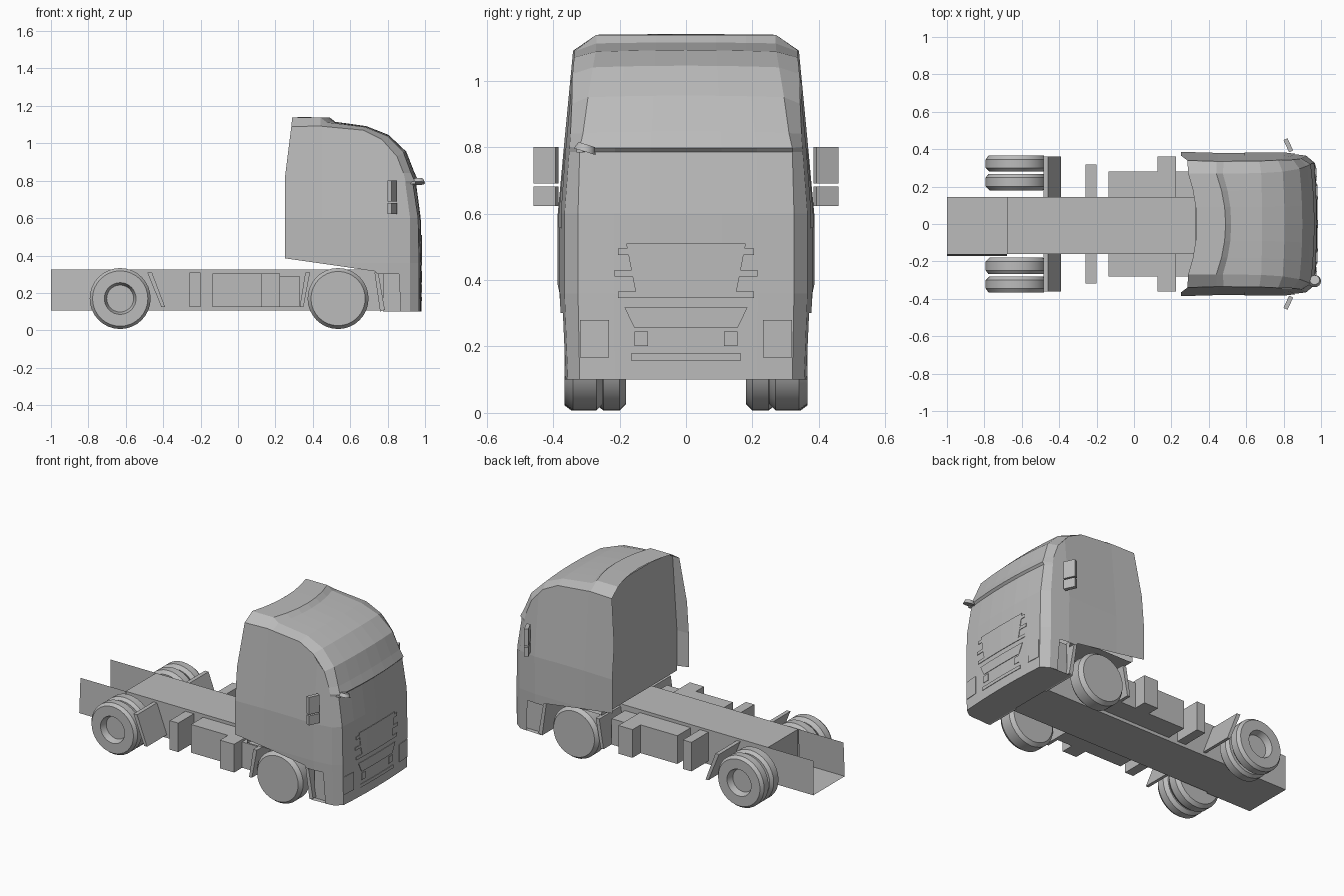
import bpy, bmesh, math
from mathutils import Vector, Matrix

cube = bpy.data.objects.get("Cube")
if cube:
    bpy.data.objects.remove(cube)

grey = bpy.data.materials.new("plain_grey")
grey.use_nodes = True
grey.diffuse_color = (0.5, 0.5, 0.5, 1)
grey.node_tree.nodes["Principled BSDF"].inputs["Base Color"].default_value = (0.5, 0.5, 0.5, 1)


def finish(name, bm, smooth=False):
    bmesh.ops.remove_doubles(bm, verts=bm.verts, dist=0.0005)
    bmesh.ops.recalc_face_normals(bm, faces=bm.faces)
    mesh = bpy.data.meshes.new(name)
    bm.to_mesh(mesh)
    bm.free()
    mesh.materials.append(grey)
    ob = bpy.data.objects.new(name, mesh)
    bpy.context.collection.objects.link(ob)
    if smooth:
        bpy.ops.object.select_all(action='DESELECT')
        ob.select_set(True)
        bpy.context.view_layer.objects.active = ob
        bpy.ops.object.shade_smooth_by_angle(angle=math.radians(35))
    return ob


def face(bm, pts):
    return bm.faces.new([bm.verts.new(p) for p in pts])


def slice_at(bm, axis, values):
    for v in values:
        p = Vector()
        p[axis] = v
        n = Vector()
        n[axis] = 1
        bmesh.ops.bisect_plane(bm, geom=bm.verts[:] + bm.edges[:] + bm.faces[:],
                               plane_co=p, plane_no=n)


def prism(name, outline, y0, y1):
    """Extrude an x-z outline from y0 to y1."""
    bm = bmesh.new()
    f = face(bm, [(x, y0, z) for x, z in outline])
    ext = bmesh.ops.extrude_face_region(bm, geom=[f])["geom"]
    moved = [g for g in ext if isinstance(g, bmesh.types.BMVert)]
    bmesh.ops.translate(bm, vec=(0, y1 - y0, 0), verts=moved)
    if not f.is_valid or len(f.link_loops if hasattr(f, "link_loops") else f.loops) == 0:
        face(bm, [(x, y0, z) for x, z in outline])
    return finish(name, bm)


def rect(x0, x1, z0, z1):
    return [(x0, z0), (x1, z0), (x1, z1), (x0, z1)]


SIDES = (("right", -1), ("left", 1))

# Chassis: closed beam with an open tray at the rear
prism("chassis_beam", rect(-0.68, 0.9, 0.105, 0.325), -0.16, 0.145)
bm = bmesh.new()
for top, low in ((0.145, 0.145), (-0.16, -0.172)):
    face(bm, [(-1, top, 0.325), (-0.68, top, 0.325), (-0.68, low, 0.105), (-1, low, 0.105)])
face(bm, [(-1, -0.172, 0.105), (-0.68, -0.172, 0.105), (-0.68, 0.145, 0.105), (-1, 0.145, 0.105)])
finish("rear_tray", bm)

# Equipment hung on both sides of the chassis: outline and outer reach
fittings = {
    "rear_mudflap": ([(-0.485, 0.31), (-0.46, 0.31), (-0.39, 0.125), (-0.41, 0.125)], 0.36),
    "small_tank": (rect(-0.26, -0.2, 0.125, 0.31), 0.317),
    "rear_locker": (rect(-0.135, 0.01, 0.125, 0.305), 0.28),
    "front_locker": (rect(0.01, 0.125, 0.125, 0.305), 0.28),
    "wide_locker": (rect(0.125, 0.225, 0.125, 0.305), 0.36),
    "inner_locker": (rect(0.225, 0.33, 0.125, 0.29), 0.28),
    "front_mudflap": ([(0.36, 0.31), (0.385, 0.31), (0.35, 0.125), (0.33, 0.125)], 0.36),
    "arch_mudflap": ([(0.73, 0.31), (0.75, 0.31), (0.785, 0.11), (0.76, 0.1)], 0.365),
    "step_well": (rect(0.775, 0.91, 0.102, 0.31), 0.335),
}
for name, (outline, reach) in fittings.items():
    for side, s in SIDES:
        prism(side + "_" + name, outline, s * 0.13, s * reach)


# Wheels turned around the y axis
def wheel(name, profile, x, z, s, segs=32):
    bm = bmesh.new()
    verts = [bm.verts.new((x + r, s * y, z)) for r, y in profile]
    edges = [bm.edges.new(e) for e in zip(verts, verts[1:])]
    bmesh.ops.spin(bm, geom=verts + edges, cent=(x, 0, z), axis=(0, 1, 0),
                   angle=2 * math.pi, steps=segs)
    finish(name, bm, True)


def tyre(y0, y1, r, hub):
    return [(0, y0), (r - 0.02, y0), (r, y0 + 0.02), (r, y1 - 0.02), (r - 0.015, y1)] + hub


for side, s in SIDES:
    dish = [(0.085, 0.365), (0.072, 0.325), (0, 0.325)]
    wheel(side + "_rear_outer_wheel", tyre(0.28, 0.365, 0.163, dish), -0.63, 0.17, s)
    wheel(side + "_rear_inner_wheel", tyre(0.18, 0.268, 0.163, [(0, 0.268)]), -0.63, 0.17, s)
    wheel(side + "_front_wheel", tyre(0.25, 0.36, 0.163, [(0.145, 0.365), (0, 0.365)]), 0.535, 0.17, s)


# Cab half width at a point of the side
def half_width(x, z):
    if z < 0.6:
        w = 0.37 + 0.01 * min(1, (z - 0.1) / 0.26)
    else:
        w = 0.38 - 0.092 * (z - 0.6)
    return w - 0.12 * max(0, x - 0.8) + 0.03 * max(0, 0.45 - x)


# Stations up the nose and over the roof: side edge, corner (x, z, y), centre
stations = [
    ((0.92, 0.1), (0.968, 0.1, 0.32), (0.98, 0.1)),
    ((0.92, 0.36), (0.968, 0.36, 0.325), (0.98, 0.36)),
    ((0.92, 0.6), (0.963, 0.6, 0.325), (0.977, 0.6)),
    ((0.895, 0.785), (0.935, 0.785, 0.32), (0.952, 0.785)),
    ((0.895, 0.8), (0.945, 0.797, 0.32), (0.965, 0.797)),
    ((0.885, 0.84), (0.925, 0.842, 0.31), (0.942, 0.847)),
    ((0.85, 0.93), (0.885, 0.95, 0.295), (0.9, 0.955)),
    ((0.77, 1.02), (0.795, 1.04, 0.28), (0.805, 1.045)),
    ((0.67, 1.07), (0.68, 1.087, 0.272), (0.685, 1.092)),
    ((0.48, 1.088), (0.475, 1.112, 0.27), (0.52, 1.115)),
    ((0.44, 1.092), (0.44, 1.138, 0.27), (0.49, 1.138)),
    ((0.285, 1.09), (0.29, 1.138, 0.27), (0.335, 1.14)),
]
bm = bmesh.new()
rows = []
for (ox, oz), (ex, ez, ey), (cx, cz) in stations:
    w = half_width(ox, oz)
    row = [(ox, -w, oz)]
    for i in range(-3, 4):
        t = i / 3
        row.append((cx + (ex - cx) * t * t, ey * t, cz + (ez - cz) * t * t))
    row.append((ox, w, oz))
    rows.append([bm.verts.new(p) for p in row])
for a, b in zip(rows, rows[1:]):
    for i in range(len(a) - 1):
        bm.faces.new((a[i], a[i + 1], b[i + 1], b[i]))
# Underside of the nose, cab floor, rear wall and wall behind the front wheels
bm.faces.new(rows[0] + [bm.verts.new(p) for p in ((0.77, 0.365, 0.1), (0.77, -0.365, 0.1))])
face(bm, [(0.33, -0.37, 0.345), (0.75, -0.37, 0.345), (0.75, 0.37, 0.345), (0.33, 0.37, 0.345)])
face(bm, [(0.75, -0.33, 0.345), (0.77, -0.33, 0.1), (0.77, 0.33, 0.1), (0.75, 0.33, 0.345)])
wall = [(0.38, 0.345), (0.38, 0.6), (0.336, 1.09), (0.27, 1.137)]
face(bm, [(0.33, y, z) for y, z in wall] + [(0.33, -y, z) for y, z in reversed(wall)])
finish("cab_shell", bm)


# Panels that follow the cab side
def side_panel(name, outline, s, lift):
    bm = bmesh.new()
    face(bm, [(x, 0, z) for x, z in outline])
    slice_at(bm, 2, (0.36, 0.6))
    slice_at(bm, 0, (0.45, 0.8))
    for v in bm.verts:
        v.co.y = s * (half_width(v.co.x, v.co.z) + lift)
    return finish(name, bm)


cab_side = [(0.87, 0.1), (0.86, 0.3), (0.745, 0.3), (0.735, 0.315), (0.6, 0.335), (0.25, 0.385),
            (0.25, 0.81)] + [st[0] for st in reversed(stations)]
window = [(0.59, 0.793), (0.59, 0.615), (0.755, 0.59), (0.76, 0.56), (0.87, 0.555), (0.835, 0.793)]
for side, s in SIDES:
    side_panel(side + "_cab_side", cab_side, s, 0)
    side_panel(side + "_window", window, s, 0.003)


# Thin trim on the nose, following its curve
def nose_plate(name, y_top, z_top, y_low, z_low, centre=0):
    bm = bmesh.new()
    face(bm, [(0, centre - y_low, z_low), (0, centre + y_low, z_low),
              (0, centre + y_top, z_top), (0, centre - y_top, z_top)])
    slice_at(bm, 1, (-0.107, 0, 0.107))
    for v in bm.verts:
        v.co.x = 0.982 - 0.012 * (v.co.y / 0.32) ** 2
    back = bmesh.ops.extrude_face_region(bm, geom=bm.faces[:])["geom"]
    bmesh.ops.translate(bm, vec=(0.003, 0, 0),
                        verts=[g for g in back if isinstance(g, bmesh.types.BMVert)])
    finish(name, bm)


nose_plate("grille_panel", 0.18, 0.51, 0.152, 0.365)
for i, (z, w) in enumerate(((0.485, 0.205), (0.42, 0.215), (0.356, 0.205))):
    nose_plate(f"grille_slat_{i + 1}", w, z + 0.01, w, z - 0.01)
nose_plate("lower_grille", 0.185, 0.317, 0.155, 0.255)
nose_plate("bumper_bar", 0.165, 0.178, 0.165, 0.157)
for side, s in SIDES:
    nose_plate(side + "_fog_lamp", 0.02, 0.245, 0.02, 0.202, s * 0.135)
    nose_plate(side + "_headlamp", 0.044, 0.28, 0.044, 0.167, s * 0.275)


# Door mirrors, angled out from the cab
def mirror_block(name, s, z0, z1):
    bm = bmesh.new()
    size = Matrix.Diagonal((0.024, 0.072, z1 - z0, 1))
    place = Matrix.Translation((0.825, s * 0.421, (z0 + z1) / 2))
    bmesh.ops.create_cube(bm, size=1, matrix=place @ Matrix.Rotation(s * 0.43, 4, 'Z') @ size)
    finish(name, bm)


for side, s in SIDES:
    mirror_block(side + "_main_mirror", s, 0.69, 0.8)
    mirror_block(side + "_wide_mirror", s, 0.622, 0.682)

# Round kerb mirror on the right front corner, with its arm
bm = bmesh.new()
bmesh.ops.create_cone(bm, cap_ends=True, segments=16, radius1=0.034, radius2=0.026, depth=0.022,
                      matrix=Matrix.Translation((0.966, -0.302, 0.797)) @ Matrix.Rotation(-0.3, 4, 'X'))
bmesh.ops.create_cube(bm, size=1, matrix=Matrix.Translation((0.925, -0.32, 0.79))
                      @ Matrix.Diagonal((0.05, 0.02, 0.014, 1)))
finish("kerb_mirror", bm, True)
